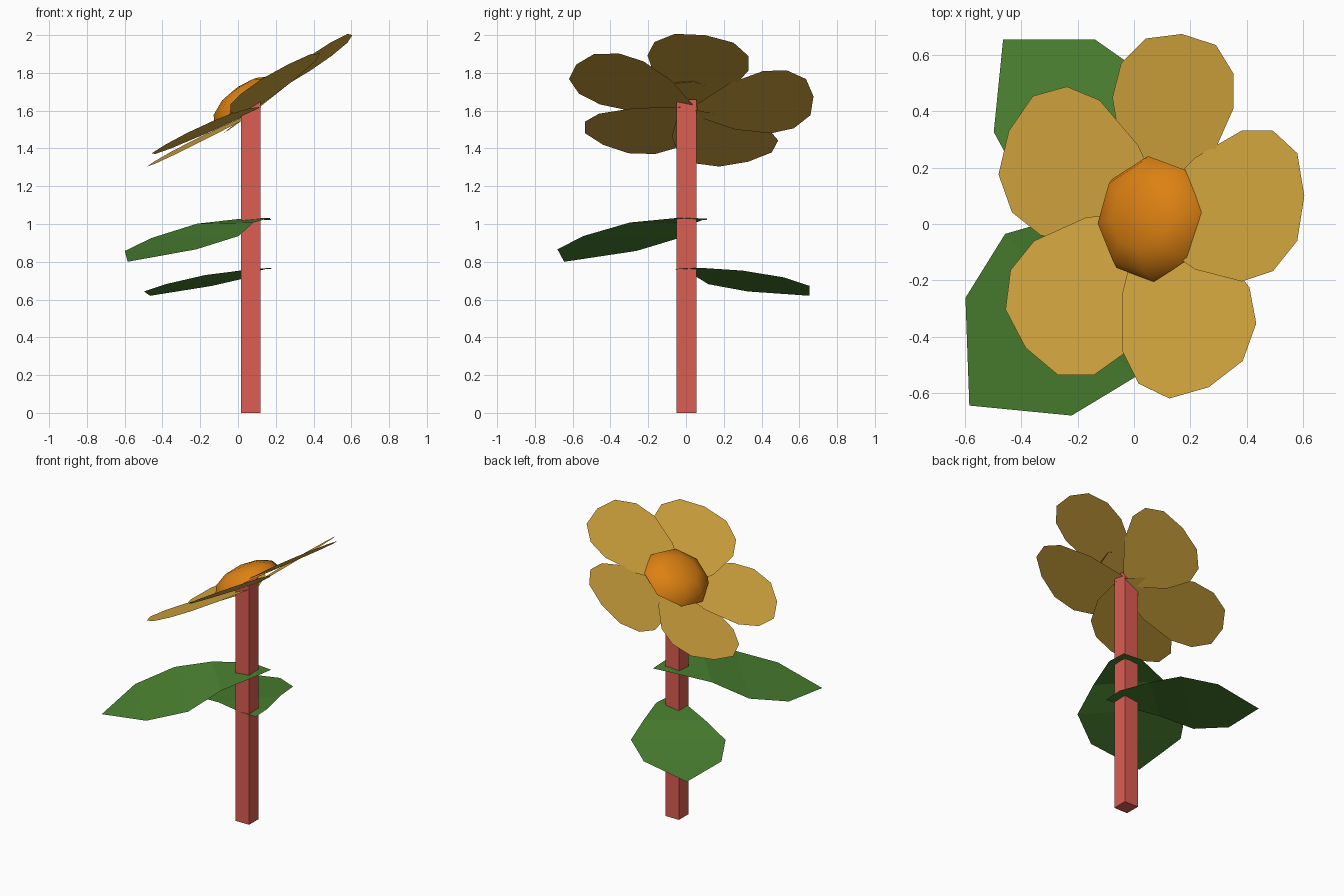
import bpy, bmesh, math
from mathutils import Vector, Matrix

if "Cube" in bpy.data.objects:
    bpy.data.objects.remove(bpy.data.objects["Cube"])


def material(name, rgb):
    m = bpy.data.materials.new(name)
    m.diffuse_color = (*rgb, 1)
    m.use_nodes = True
    m.node_tree.nodes["Principled BSDF"].inputs["Base Color"].default_value = m.diffuse_color
    return m


RED = material("stem red", (0.72, 0.11, 0.085))
GREEN = material("leaf green", (0.07, 0.22, 0.03))
YELLOW = material("petal yellow", (0.67, 0.39, 0.05))
ORANGE = material("centre orange", (0.72, 0.22, 0.006))


def finish(bm, name, mat, smooth=False):
    mesh = bpy.data.meshes.new(name)
    bm.to_mesh(mesh)
    bm.free()
    mesh.materials.append(mat)
    for p in mesh.polygons:
        p.use_smooth = smooth
    obj = bpy.data.objects.new(name, mesh)
    bpy.context.collection.objects.link(obj)
    return obj


# Thin blade: profile rows are (position along, half width, upward bow)
def blade(name, mat, profile, base, tip, side, bow=0.0, smooth=False):
    base, tip, side = Vector(base), Vector(tip), Vector(side)
    bm = bmesh.new()
    prev = None
    for u, w, b in profile:
        c = base.lerp(tip, u) + Vector((0, 0, b * bow))
        if w:
            row = [bm.verts.new(c - side * w), bm.verts.new(c + side * w)]
        else:
            row = [bm.verts.new(c)]
        if prev:
            bm.faces.new(prev + row[::-1])
        prev = row
    # turn the sheet to face upwards
    for f in bm.faces:
        f.normal_update()
        if f.normal.z < 0:
            f.normal_flip()
    return finish(bm, name, mat, smooth)


# Square stem
bm = bmesh.new()
bmesh.ops.create_cube(bm, size=1, matrix=Matrix.Translation((0.067, 0.003, 0.83))
                      @ Matrix.Diagonal((0.104, 0.104, 1.66, 1)))
finish(bm, "stem", RED)

# Two pointed leaves
LEAF = [(0, 0, 0), (0.1, 0.3, 0.6), (0.32, 0.65, 1), (0.53, 1, 0.5),
        (0.77, 0.82, 0.2), (1, 0, 0)]
blade("upper_leaf", GREEN, LEAF, (0.175, 0.11, 1.02), (-0.585, -0.645, 0.8),
      (0.23, -0.255, 0.005), 0.055)
blade("lower_leaf", GREEN, LEAF, (0.175, -0.06, 0.762), (-0.465, 0.655, 0.62),
      (0.22, 0.2, 0.018), 0.025)

# Five rounded petals: base, tip, half-width vector
PETAL = [(0, 0.2, 0), (0.3, 0.74, 0), (0.6, 1, 0), (0.8, 0.93, 0),
         (0.955, 0.58, 0), (1, 0, 0)]
PETALS = [
    ((0.05, 0.01, 1.63), (0.605, 0.1, 2.0), (0, 0.268, -0.04)),
    ((0.09, 0.06, 1.60), (0.17, 0.675, 1.675), (-0.215, 0.02, -0.165)),
    ((0.1, 0.005, 1.59), (-0.445, 0.33, 1.33), (0.105, 0.24, 0.065)),
    ((0.09, 0.01, 1.60), (-0.385, -0.44, 1.42), (-0.16, 0.2, -0.092)),
    ((0.065, 0.02, 1.60), (0.265, -0.58, 1.845), (0.225, 0.115, 0.114)),
]
for i, (base, tip, side) in enumerate(PETALS):
    blade(f"petal_{i + 1}", YELLOW, PETAL, base, tip, side, smooth=True)

# Domed flower centre, open underneath, tilted with the petals
bm = bmesh.new()
bmesh.ops.create_uvsphere(bm, u_segments=8, v_segments=6, radius=1)
bmesh.ops.delete(bm, geom=[v for v in bm.verts if v.co.z < -0.1], context='VERTS')
bm.transform(Matrix.Scale(0.11, 4, (0, 0, 1)) @ Matrix.Scale(0.225, 4, (1, 0, 0))
             @ Matrix.Scale(0.22, 4, (0, 1, 0)))
normal = Vector((-0.66, 0.085, 1)).normalized()
tilt = normal.to_track_quat('Z', 'Y').to_matrix().to_4x4()
bm.transform(Matrix.Translation((0.06, 0.018, 1.635)) @ tilt
             @ Matrix.Rotation(math.radians(12), 4, 'Z'))
finish(bm, "flower_centre", ORANGE, True)
